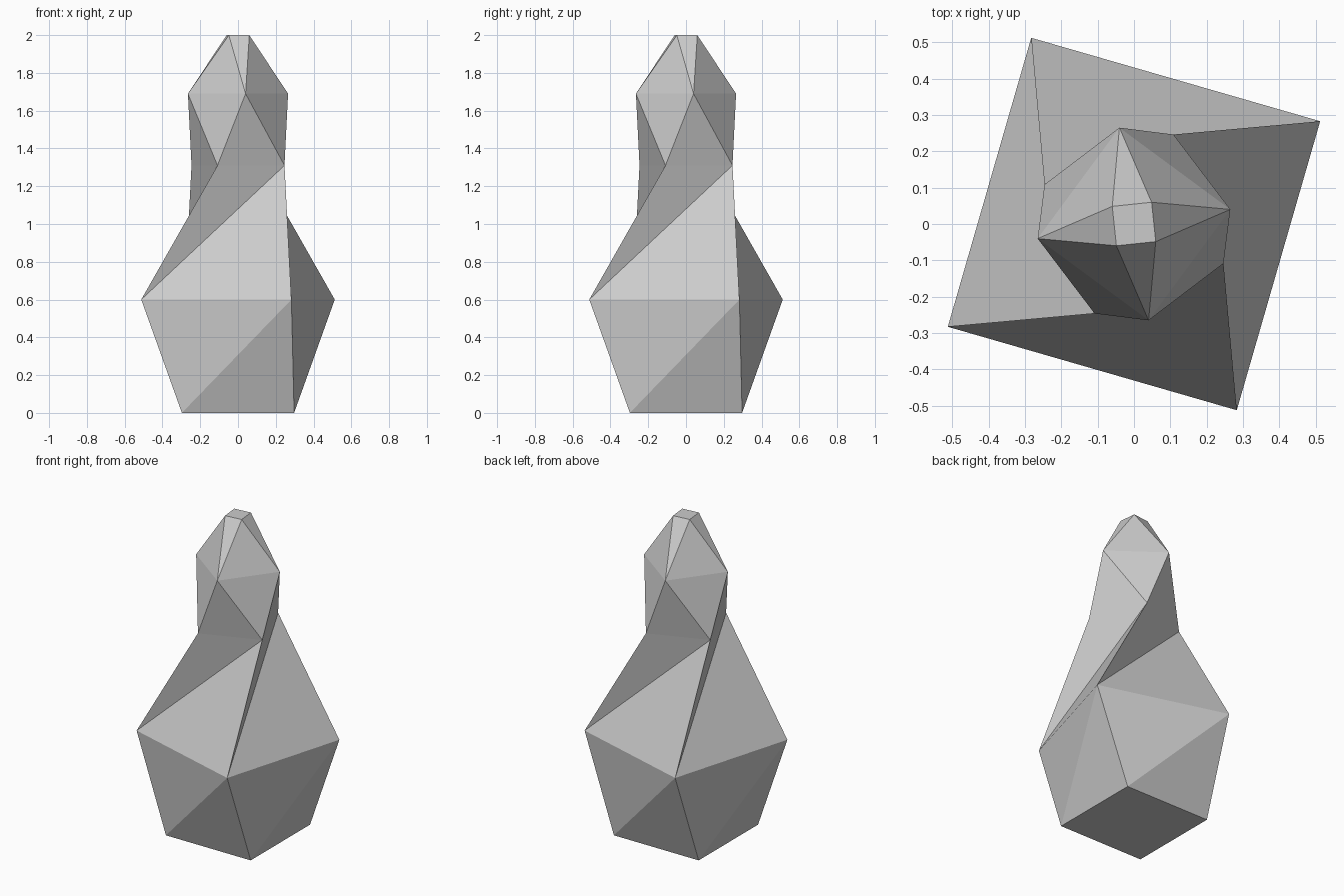
import bpy
import bmesh
from math import radians, cos, sin

cube = bpy.data.objects.get("Cube")
if cube:
    bpy.data.objects.remove(cube, do_unlink=True)

# One plain grey for the whole body
grey = bpy.data.materials.new("plain_grey")
grey.use_nodes = True
colour = (0.6, 0.6, 0.6, 1.0)
grey.diffuse_color = colour
grey.node_tree.nodes["Principled BSDF"].inputs["Base Color"].default_value = colour

# Twisted square rings from foot to tip: radius, start angle, height
RINGS = [
    (0.420, -135.0, 0.00),
    (0.585, -151.1, 0.60),
    (0.269, -113.8, 1.31),
    (0.268, -171.4, 1.69),
    (0.077, -219.0, 2.00),
]
SIDES = 4

bm = bmesh.new()


def add_ring(radius, start, height):
    angles = [radians(start + i * 360 / SIDES) for i in range(SIDES)]
    return [bm.verts.new((radius * cos(a), radius * sin(a), height)) for a in angles]


rings = [add_ring(*ring) for ring in RINGS]

# Facets: every band is split along the same diagonal
for low, high in zip(rings, rings[1:]):
    for i in range(SIDES):
        j = (i + 1) % SIDES
        bm.faces.new((low[i], low[j], high[j]))
        bm.faces.new((low[i], high[j], high[i]))

# Flat foot and tip
bm.faces.new(reversed(rings[0]))
bm.faces.new(rings[-1])

mesh = bpy.data.meshes.new("twisted_vase")
bm.to_mesh(mesh)
bm.free()
mesh.materials.append(grey)
vase = bpy.data.objects.new("twisted_vase", mesh)
bpy.context.collection.objects.link(vase)
